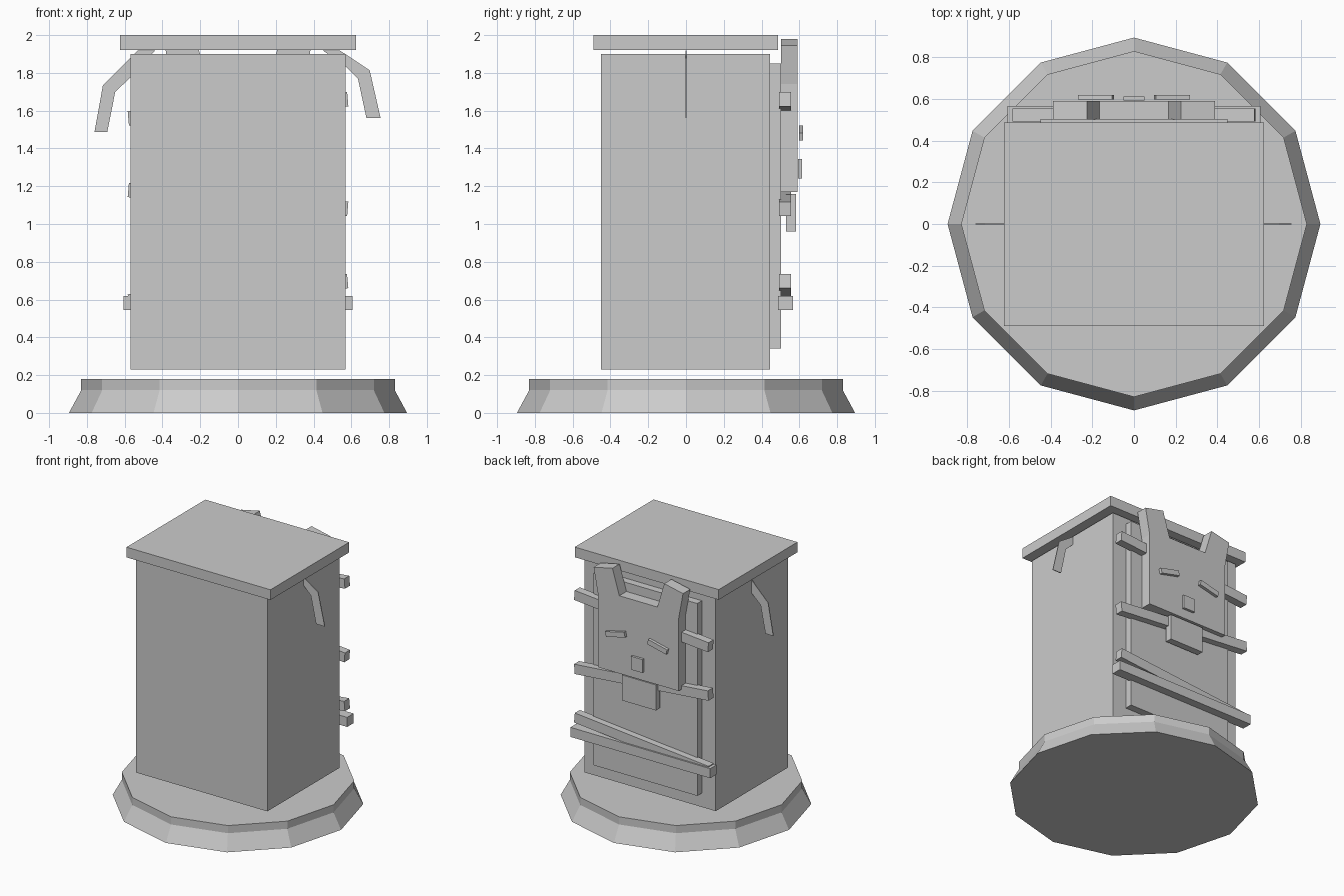
import bpy, bmesh, math
from mathutils import Matrix

if "Cube" in bpy.data.objects:
    bpy.data.objects.remove(bpy.data.objects["Cube"])

grey = bpy.data.materials.new("stone_grey")
grey.diffuse_color = (0.6, 0.6, 0.6, 1)
grey.use_nodes = True
grey.node_tree.nodes["Principled BSDF"].inputs["Base Color"].default_value = grey.diffuse_color


def finish(name, bm):
    bmesh.ops.recalc_face_normals(bm, faces=bm.faces[:])
    mesh = bpy.data.meshes.new(name)
    bm.to_mesh(mesh)
    bm.free()
    mesh.materials.append(grey)
    ob = bpy.data.objects.new(name, mesh)
    bpy.context.collection.objects.link(ob)
    return ob


def box(name, x, y, z, tilt=0.0):
    """Box from (min, max) ranges, tilted about its own y axis (radians, +x end up)."""
    bm = bmesh.new()
    bmesh.ops.create_cube(bm, size=1)
    size = [r[1] - r[0] for r in (x, y, z)]
    mid = [(r[0] + r[1]) / 2 for r in (x, y, z)]
    m = Matrix.Translation(mid) @ Matrix.Rotation(-tilt, 4, 'Y') @ Matrix.Diagonal((*size, 1))
    bmesh.ops.transform(bm, matrix=m, verts=bm.verts[:])
    return finish(name, bm)


def slab(name, outline, y0, y1):
    """Outline in x, z extruded from y0 to y1."""
    bm = bmesh.new()
    face = bm.faces.new([bm.verts.new((x, y0, z)) for x, z in outline])
    ext = bmesh.ops.extrude_face_region(bm, geom=[face])
    verts = [g for g in ext["geom"] if isinstance(g, bmesh.types.BMVert)]
    bmesh.ops.translate(bm, vec=(0, y1 - y0, 0), verts=verts)
    return finish(name, bm)


# Twelve-sided base: sloped skirt with a short upright rim
bm = bmesh.new()
rings = []
for r, z in ((0.895, 0.0), (0.83, 0.12), (0.83, 0.18)):
    rings.append([bm.verts.new((r * math.cos(i * math.pi / 6), r * math.sin(i * math.pi / 6), z))
                  for i in range(12)])
for a, b in zip(rings, rings[1:]):
    for i in range(12):
        j = (i + 1) % 12
        bm.faces.new((a[i], a[j], b[j], b[i]))
bm.faces.new(rings[0])
bm.faces.new(rings[-1])
finish("base", bm)

# Cabinet, roof and door
box("body", (-0.57, 0.57), (-0.45, 0.445), (0.23, 1.90))
box("roof", (-0.625, 0.625), (-0.49, 0.487), (1.92, 2.0))
box("door", (-0.45, 0.45), (0.44, 0.503), (0.34, 1.85))

# Boards nailed over the door: left and right centre heights
for i, (zl, zr) in enumerate(((1.56, 1.66), (1.18, 1.08), (0.59, 0.698))):
    mid, tilt = (zl + zr) / 2, math.atan2(zr - zl, 1.16)
    box(f"board_{i + 1}", (-0.583, 0.583), (0.492, 0.555), (mid - 0.038, mid + 0.038), tilt)
box("board_4", (-0.607, 0.607), (0.487, 0.567), (0.545, 0.62))

# Animal face plate with two ears
half = [(0.35, 1.17), (0.35, 1.74), (0.388, 1.945), (0.225, 1.98), (0.165, 1.78)]
slab("face_plate", half + [(-x, z) for x, z in reversed(half)], 0.502, 0.591)

# Face features
for side, s in (("left", -1), ("right", 1)):
    box(f"{side}_eye", sorted((s * 0.098, s * 0.267)), (0.597, 0.62), (1.462, 1.502), -s * 0.23)
box("nose", (-0.05, 0.05), (0.594, 0.613), (1.24, 1.345))
box("tongue", (-0.147, 0.147), (0.53, 0.583), (0.96, 1.16))

# Thin bent arms, the left one hanging lower
slab("right_arm", [(0.45, 1.918), (0.54, 1.918), (0.697, 1.814), (0.755, 1.56),
                   (0.68, 1.56), (0.635, 1.77), (0.57, 1.835)], -0.003, 0.003)
slab("left_arm", [(-0.44, 1.918), (-0.53, 1.918), (-0.715, 1.735), (-0.76, 1.487),
                  (-0.692, 1.487), (-0.65, 1.70), (-0.57, 1.775)], -0.003, 0.003)
